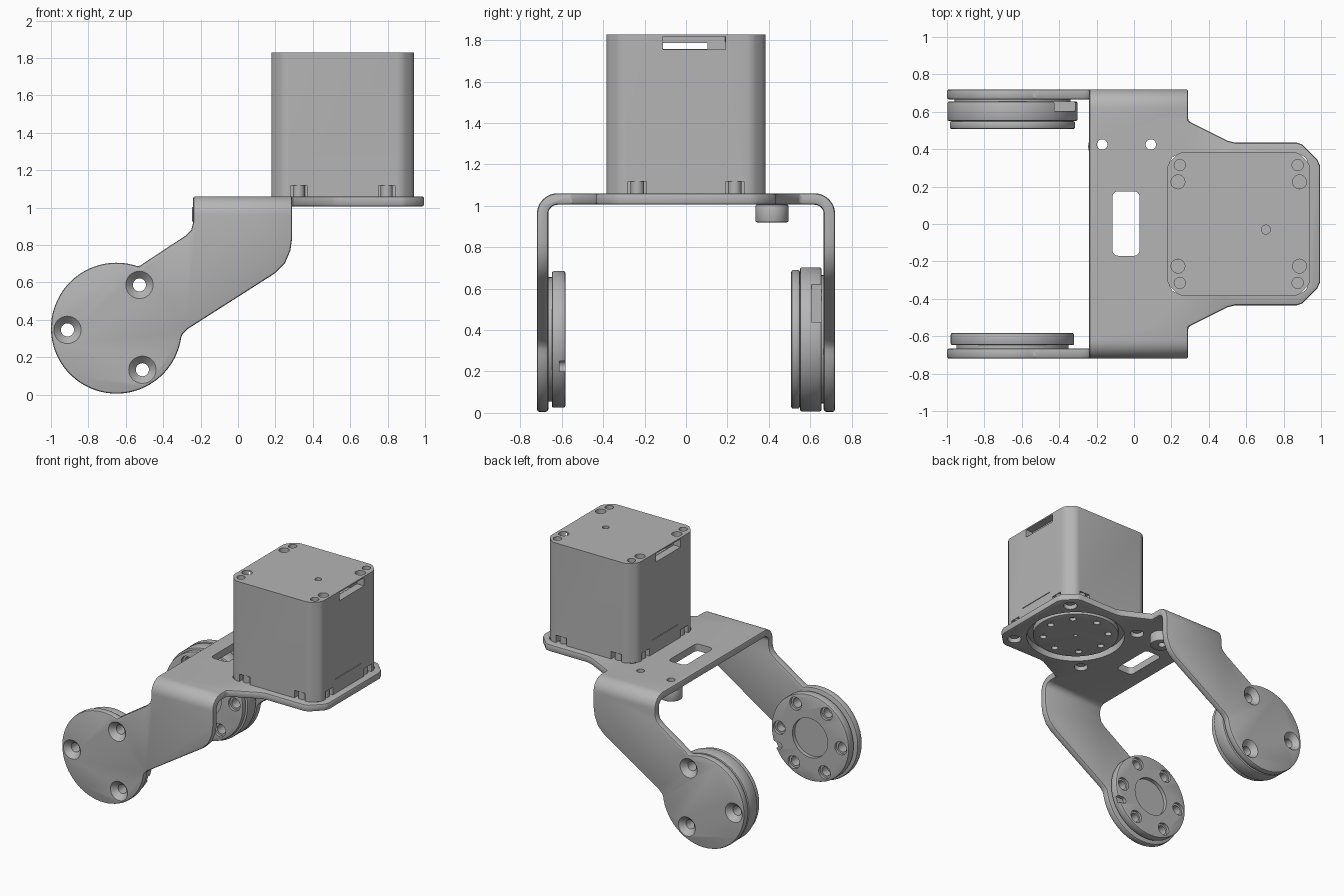
import bpy, bmesh
from math import sin, cos, pi, radians
from mathutils import Matrix, Vector

cube = bpy.data.objects.get("Cube")
if cube:
    bpy.data.objects.remove(cube)

grey = bpy.data.materials.new("machined_grey")
grey.use_nodes = True
GREY = (0.46, 0.46, 0.46, 1)
grey.diffuse_color = GREY
grey.node_tree.nodes["Principled BSDF"].inputs["Base Color"].default_value = GREY

# Each axis maps profile coordinates (u, v) and extrusion depth w to x, y, z
AXES = {"x": lambda u, v, w: (w, u, v),
        "y": lambda u, v, w: (u, w, v),
        "z": lambda u, v, w: (u, v, w)}


def make(name, bm):
    bmesh.ops.recalc_face_normals(bm, faces=bm.faces)
    me = bpy.data.meshes.new(name)
    bm.to_mesh(me)
    bm.free()
    me.materials.append(grey)
    ob = bpy.data.objects.new(name, me)
    bpy.context.collection.objects.link(ob)
    return ob


def prism(name, pts, axis, lo, hi):
    bm = bmesh.new()
    place = AXES[axis]
    a, b = ([bm.verts.new(place(u, v, w)) for u, v in pts] for w in (lo, hi))
    bm.faces.new(a)
    bm.faces.new(b)
    n = len(pts)
    for i in range(n):
        j = (i + 1) % n
        bm.faces.new((a[i], a[j], b[j], b[i]))
    return make(name, bm)


def arc(cu, cv, r, a0, a1, n):
    return [(cu + r * cos(radians(a0 + (a1 - a0) * i / n)),
             cv + r * sin(radians(a0 + (a1 - a0) * i / n))) for i in range(n + 1)]


def disc(name, cu, cv, r, axis, lo, hi, n=64):
    return prism(name, arc(cu, cv, r, 0, 360, n)[:-1], axis, lo, hi)


def cone(cu, cv, r0, r1, axis, lo, hi, n=32):
    ob = disc("cutter", cu, cv, r0, axis, lo, hi, n)
    centre = Vector(AXES[axis](cu, cv, hi))
    for v in ob.data.vertices[n:]:
        v.co = centre + (v.co - centre) * (r1 / r0)
    return ob


def box(x0, x1, y0, y1, z0, z1):
    return prism("cutter", [(x0, y0), (x1, y0), (x1, y1), (x0, y1)], "z", z0, z1)


def rounded(u0, u1, v0, v1, r, n=6):
    corners = [(u1 - r, v1 - r), (u0 + r, v1 - r), (u0 + r, v0 + r), (u1 - r, v0 + r)]
    return [p for i, (u, v) in enumerate(corners)
            for p in arc(u, v, r, 90 * i, 90 * i + 90, n)]


def bake(ob):
    dg = bpy.context.evaluated_depsgraph_get()
    me = bpy.data.meshes.new_from_object(ob.evaluated_get(dg))
    ob.modifiers.clear()
    ob.data = me


def boolean(ob, others, op="DIFFERENCE"):
    for other in others:
        m = ob.modifiers.new("bool", "BOOLEAN")
        m.operation, m.solver, m.object = op, "EXACT", other
        bake(ob)
        bpy.data.objects.remove(other)


def bevel(ob, width, segments=2):
    m = ob.modifiers.new("bevel", "BEVEL")
    m.width, m.segments, m.limit_method = width, segments, "ANGLE"
    m.angle_limit = radians(40)
    bake(ob)


PX, PZ = -0.65, 0.355          # pivot of both arms
SX = 0.56                      # centre of the motor
screws = [(PX + 0.262 * cos(radians(a)), PZ + 0.262 * sin(radians(a)))
          for a in range(2, 360, 60)]
arm_screws = screws[1::2]
corners = [(SX + i * 0.32, j * 0.32) for i in (-1, 1) for j in (-1, 1)]

# Bent bracket: U-shaped sheet trimmed to the arm outline
half = arc(0.62, 0.96, 0.1, 0, 90, 10)
inner = arc(0.62, 0.96, 0.045, 90, 0, 10)
outer_path = [(0.72, -0.1)] + half
inner_path = inner + [(0.665, -0.1)]
flip = lambda pts: [(-u, v) for u, v in reversed(pts)]
section = outer_path + flip(outer_path) + flip(inner_path) + inner_path
bracket = prism("bracket", section, "x", -1.1, 1.1)
outline = arc(PX, PZ, 0.35, 70, 352, 56) + [
    (-0.295, 0.325), (-0.27, 0.35), (0.2, 0.65), (0.25, 0.7), (0.28, 0.77),
    (0.29, 0.84), (0.29, 1.2), (-0.24, 1.2), (-0.24, 0.92), (-0.25, 0.88),
    (-0.28, 0.85), (-0.5, 0.705)]
boolean(bracket, [prism("cutter", outline, "y", -1, 1)], "INTERSECT")

# Mounting tongue
side = [(0.1, 0.55), (0.29, 0.55), (0.5, 0.445), (0.54, 0.435), (0.87, 0.435),
        (0.9, 0.425), (0.98, 0.345), (0.995, 0.31)]
tongue = side + [(u, -v) for u, v in reversed(side)]
boolean(bracket, [prism("cutter", tongue, "z", 1.005, 1.06)], "UNION")
bevel(bracket, 0.012)

# Openings in the bracket
holes = [prism("cutter", rounded(-0.115, 0.03, -0.17, 0.175, 0.03), "z", 0.9, 1.2),
         disc("cutter", SX, 0, 0.36, "z", 0.9, 1.2)]
holes += [disc("cutter", u, v, 0.05, "z", 0.9, 1.2, 24) for u, v in corners]
holes += [disc("cutter", u, 0.425, 0.028, "z", 0.9, 1.2, 24) for u in (-0.17, 0.09)]
for u, v in arm_screws:
    holes.append(disc("cutter", u, v, 0.035, "y", -1, 1, 32))
    holes += [cone(u, v, 0.078, 0.03, "y", s * 0.725, s * 0.675) for s in (-1, 1)]
boolean(bracket, holes)

# Threaded bosses under the plate
for i, u in enumerate((-0.165, 0.09)):
    boss = disc(f"plate_boss_{i + 1}", u, 0.415, 0.08, "z", 0.92, 1.006, 40)
    bevel(boss, 0.008)
    boolean(boss, [disc("cutter", (-0.17, 0.09)[i], 0.425, 0.028, "z", 0.8, 1.2, 24)])


# Round horns on the inside of both arms
def horn(name, layers, face, depth):
    for i, (r, lo, hi) in enumerate(layers):
        ob = disc(f"{name}_{i + 1}", PX, PZ, r, "y", lo, hi, 80)
        if r > 0.32:
            bevel(ob, 0.01)
        s = 1 if face > 0 else -1
        cuts = [disc("cutter", PX, PZ, 0.15, "y", face - s * 0.05, face + s * depth)]
        for u, v in screws:
            cuts.append(disc("cutter", u, v, 0.035, "y", -1, 1, 32))
            cuts.append(disc("cutter", u, v, 0.05, "y", face - s * 0.05, face + s * 0.02, 32))
        if lo == 0.55:
            cuts.append(box(-0.43, -0.2, 0.605, 0.66, 0.44, 0.62))
        if hi == -0.582:
            cuts.append(prism("cutter", rounded(-0.41, -0.3, 0.2, 0.25, 0.024), "y", -0.61, -0.5))
        boolean(ob, cuts)


horn("left_horn", [(0.335, 0.508, 0.55), (0.348, 0.55, 0.655), (0.31, 0.655, 0.666)], 0.508, 0.03)
horn("right_horn", [(0.33, -0.648, -0.582), (0.3, -0.666, -0.648)], -0.582, 0.03)

# Motor housing with chamfered corners
x0, x1, yh, c = 0.178, 0.942, 0.384, 0.065
body = [(x1, yh - c), (x1 - c, yh), (x0 + c, yh), (x0, yh - c)]
body += [(u, -v) for u, v in reversed(body)]
motor = prism("motor_housing", body, "z", 1.06, 1.828)
m = motor.modifiers.new("bevel", "BEVEL")
m.width, m.segments, m.limit_method, m.angle_limit = 0.025, 3, "ANGLE", radians(30)
m.limit_method = "WEIGHT"
weights = motor.data.attributes.new("bevel_weight_edge", "FLOAT", "EDGE")
for e in motor.data.edges:
    a, b = (motor.data.vertices[i].co for i in e.vertices)
    weights.data[e.index].value = 1.0 if abs(a.z - b.z) > 0.5 else 0.0
bake(motor)

# Foot notches, connector slots, panel seams and top screw holes
cuts = []
for s in (-1, 1):
    for t in (-0.235, 0.235):
        ex, ey = SX + s * 0.382, s * 0.384
        cuts.append(box(min(ex, ex - s * 0.06) - 0.01, max(ex, ex - s * 0.06) + 0.01,
                        t - 0.045, t + 0.045, 1.0, 1.118))
        cuts.append(box(SX + t - 0.045, SX + t + 0.045, min(ey, ey - s * 0.06) - 0.01,
                        max(ey, ey - s * 0.06) + 0.01, 1.0, 1.118))
    wx = SX + s * 0.382
    lo, hi = sorted((-s * 0.11, s * 0.19))
    cuts.append(box(wx - 0.06, wx + 0.06, lo, hi, 1.755, 1.818))
    cuts.append(box(wx - 0.006, wx + 0.006, -0.155, 0.155, 1.167, 1.172))
cuts.append(box(0, 1.1, -0.11, 0.105, 1.757, 1.787))
for i in (-1, 1):
    for j in (-1, 1):
        cuts.append(disc("cutter", SX + i * 0.315, j * 0.315, 0.03, "z", 1.79, 1.9, 24))
        cuts.append(disc("cutter", SX + i * 0.325, j * 0.225, 0.037, "z", 1.79, 1.9, 24))
cuts.append(disc("cutter", 0.705, -0.03, 0.024, "z", 1.8, 1.9, 24))
boolean(motor, cuts)

# Small pillars standing in the foot notches, and screw heads at the corners
for i, (sx, sy) in enumerate([(1, 1), (1, -1), (-1, 1), (-1, -1)]):
    disc(f"foot_pillar_x_{i + 1}", SX + sx * 0.345, sy * 0.235, 0.032, "z", 1.06, 1.12, 20)
    disc(f"foot_pillar_y_{i + 1}", SX + sx * 0.235, sy * 0.345, 0.032, "z", 1.06, 1.12, 20)
for i, (u, v) in enumerate(corners):
    disc(f"corner_screw_{i + 1}", u, v, 0.036, "z", 1.03, 1.065, 24)

# Output disc under the motor
output = disc("output_disc", SX, 0, 0.315, "z", 1.015, 1.062, 72)
bevel(output, 0.008)
ring = [disc("cutter", SX + 0.24 * cos(k * pi / 4), 0.24 * sin(k * pi / 4), 0.025, "z", 0.9, 1.04, 20)
        for k in range(8)]
boolean(output, ring + [disc("cutter", SX, 0, 0.015, "z", 0.9, 1.04, 16)])

# Smooth rounded surfaces while keeping edges sharp
for ob in bpy.context.collection.objects:
    if ob.type == "MESH" and grey.name in ob.data.materials:
        ob.data.shade_smooth()
        ob.data.set_sharp_from_angle(angle=radians(30))
